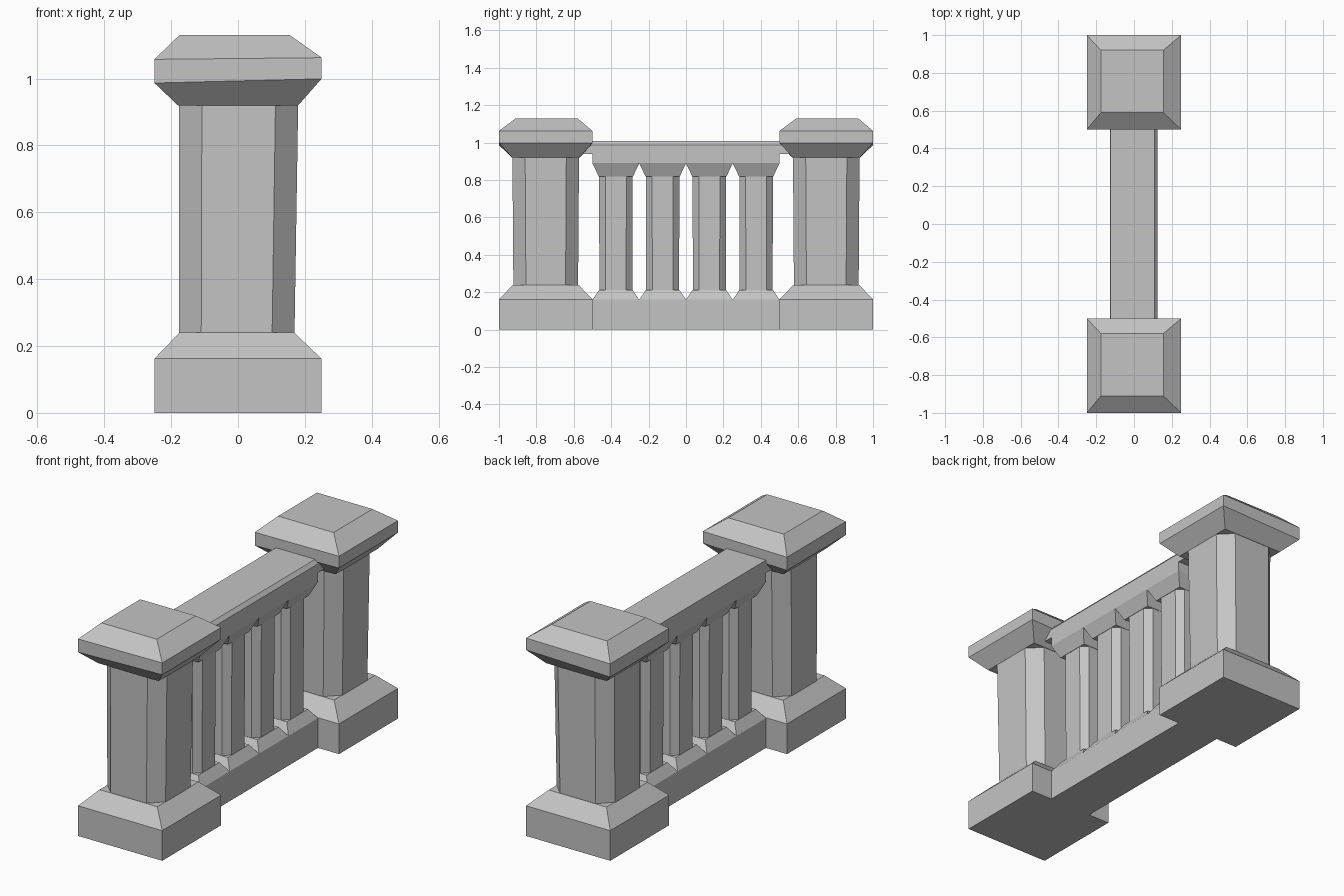
import bpy, bmesh

if "Cube" in bpy.data.objects:
    bpy.data.objects.remove(bpy.data.objects["Cube"])

stone = bpy.data.materials.new("grey stone")
stone.diffuse_color = (0.55, 0.55, 0.55, 1)
stone.use_nodes = True
stone.node_tree.nodes["Principled BSDF"].inputs["Base Color"].default_value = stone.diffuse_color


def square(x0, x1, y0, y1, z, tilt=0.0):
    """Rectangular ring whose height rises with x by tilt."""
    return [(x, y, z + tilt * x) for x, y in ((x0, y0), (x1, y0), (x1, y1), (x0, y1))]


def even(h, z, tilt=0.0):
    return square(-h, h, -h, h, z, tilt)


def octagon(h, f, z, dx=0.0):
    """Square ring of half width h with cut corners; f is half a flat side."""
    pts = ((f, -h), (h, -f), (h, f), (f, h), (-f, h), (-h, f), (-h, -f), (-f, -h))
    return [(x + dx, y, z) for x, y in pts]


def loft(name, rings, y=0.0):
    """Skin matching rings from bottom to top and close both ends."""
    bm = bmesh.new()
    loops = [[bm.verts.new(p) for p in ring] for ring in rings]
    n = len(loops[0])
    for a, b in zip(loops, loops[1:]):
        for i in range(n):
            j = (i + 1) % n
            bm.faces.new((a[i], a[j], b[j], b[i]))
    bm.faces.new(loops[0])
    bm.faces.new(loops[-1])
    bmesh.ops.recalc_face_normals(bm, faces=bm.faces)
    mesh = bpy.data.meshes.new(name)
    bm.to_mesh(mesh)
    bm.free()
    mesh.materials.append(stone)
    obj = bpy.data.objects.new(name, mesh)
    obj.location.y = y
    bpy.context.collection.objects.link(obj)
    return obj


# End posts: stepped base, slightly leaning octagonal shaft, uneven cap
for side, y in (("front", -0.75), ("back", 0.75)):
    loft(side + "_post_base", [even(0.25, 0), even(0.25, 0.162),
                               square(-0.175, 0.168, -0.175, 0.175, 0.24)], y)
    loft(side + "_post_shaft", [octagon(0.173, 0.106, 0.235, -0.004),
                                octagon(0.178, 0.110, 0.925, 0.002)], y)
    loft(side + "_post_cap", [even(0.18, 0.92), even(0.25, 0.993, 0.025),
                              even(0.25, 1.06, 0.01),
                              square(-0.175, 0.155, -0.16, 0.17, 1.13)], y)

# Low wall under the balusters
loft("plinth", [square(-0.125, 0.125, -0.5, 0.5, z) for z in (0, 0.16)])

# Balusters with flared feet and heads
for i in range(4):
    y = -0.375 + 0.25 * i
    n = str(i + 1)
    loft("baluster_foot_" + n, [even(0.125, 0.16), even(0.09, 0.212)], y)
    loft("baluster_shaft_" + n, [octagon(0.088, 0.055, 0.21), octagon(0.09, 0.056, 0.825)], y)
    loft("baluster_head_" + n, [even(0.092, 0.82), even(0.125, 0.89)], y)

# Lintel and handrail reaching into the posts, with one softened top edge
loft("lintel", [square(-0.125, 0.125, -0.5, 0.5, z) for z in (0.89, 0.94)])
loft("handrail", [square(-0.127, 0.125, -0.58, 0.58, 0.94),
                  square(-0.127, 0.125, -0.58, 0.58, 0.988),
                  square(-0.125, 0.108, -0.58, 0.58, 1.008)])
